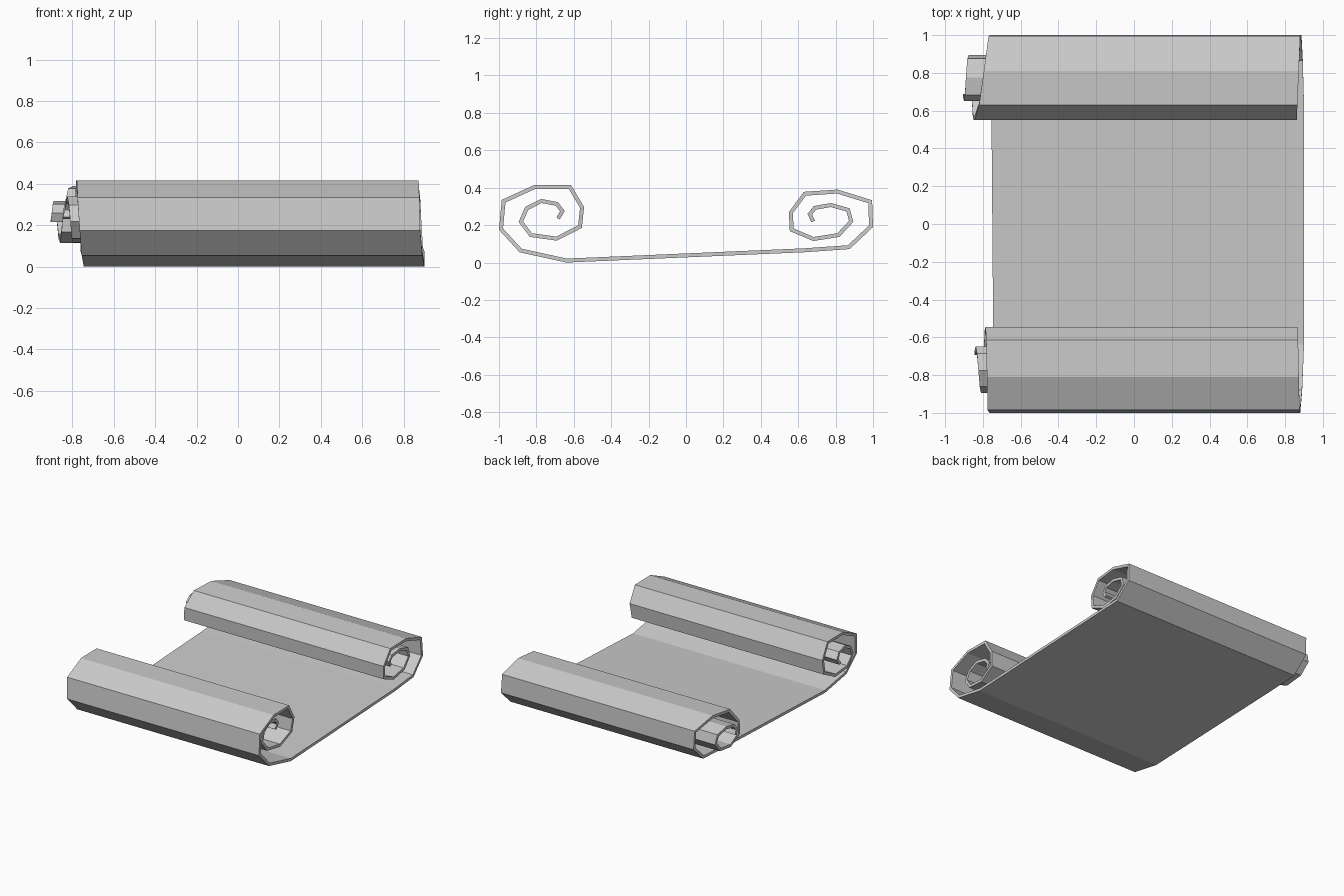
import bpy
import bmesh
from mathutils import Vector

if "Cube" in bpy.data.objects:
    bpy.data.objects.remove(bpy.data.objects["Cube"])

THICK = 0.021

# outer profile of the sheet in (y, z): front curl, flat middle, back curl
front_curl = [(-.675, .23), (-.648, .275), (-.685, .323), (-.775, .34),
              (-.86, .297), (-.895, .217), (-.835, .137), (-.69, .117),
              (-.557, .185), (-.545, .297), (-.615, .415), (-.81, .415),
              (-.985, .335), (-1, .175), (-.89, .055), (-.64, 0)]
back_curl = [(.635, .055), (.875, .072), (1, .19), (.995, .333),
             (.81, .39), (.63, .378), (.55, .27), (.555, .168),
             (.68, .115), (.82, .137), (.895, .217), (.875, .29),
             (.775, .318), (.683, .302), (.65, .26), (.67, .215)]

# the sheet is rolled slightly askew: edge x by profile index
left_keys = [(0, -.845), (5, -.81), (8, -.79), (12, -.775), (15, -.745),
             (16, -.755), (19, -.77), (22, -.845), (28, -.89), (31, -.905)]
right_keys = [(0, .80), (5, .825), (9, .865), (13, .88), (15, .90),
              (16, .90), (19, .88), (21, .865), (31, .835)]


def lerp_keys(keys, i):
    for (a, va), (b, vb) in zip(keys, keys[1:]):
        if a <= i <= b:
            return va + (vb - va) * (i - a) / (b - a)


def inner_offset(pts, dist):
    """Offset an open polyline to its left with mitred corners."""
    out = []
    for i, p in enumerate(pts):
        normals = []
        for a, b in ((i - 1, i), (i, i + 1)):
            if a >= 0 and b < len(pts):
                d = (pts[b] - pts[a]).normalized()
                normals.append(Vector((-d.y, d.x)))
        n = sum(normals, Vector((0, 0))).normalized()
        out.append(p + n * dist / n.dot(normals[0]))
    return out


outer = [Vector(p) for p in front_curl + back_curl]
inner = inner_offset(outer, THICK)

# rings of four corners, bridged into a solid sheet
bm = bmesh.new()
rings = []
for i, (o, n) in enumerate(zip(outer, inner)):
    xl, xr = lerp_keys(left_keys, i), lerp_keys(right_keys, i)
    rings.append([bm.verts.new(c) for c in
                  ((xl, o.x, o.y), (xr, o.x, o.y), (xr, n.x, n.y), (xl, n.x, n.y))])
for r, s in zip(rings, rings[1:]):
    for k in range(4):
        m = (k + 1) % 4
        bm.faces.new((r[k], r[m], s[m], s[k]))
bm.faces.new(rings[0])
bm.faces.new(rings[-1])
bmesh.ops.recalc_face_normals(bm, faces=bm.faces)

mesh = bpy.data.meshes.new("scroll_sheet")
bm.to_mesh(mesh)
bm.free()
bpy.context.collection.objects.link(bpy.data.objects.new("scroll_sheet", mesh))
